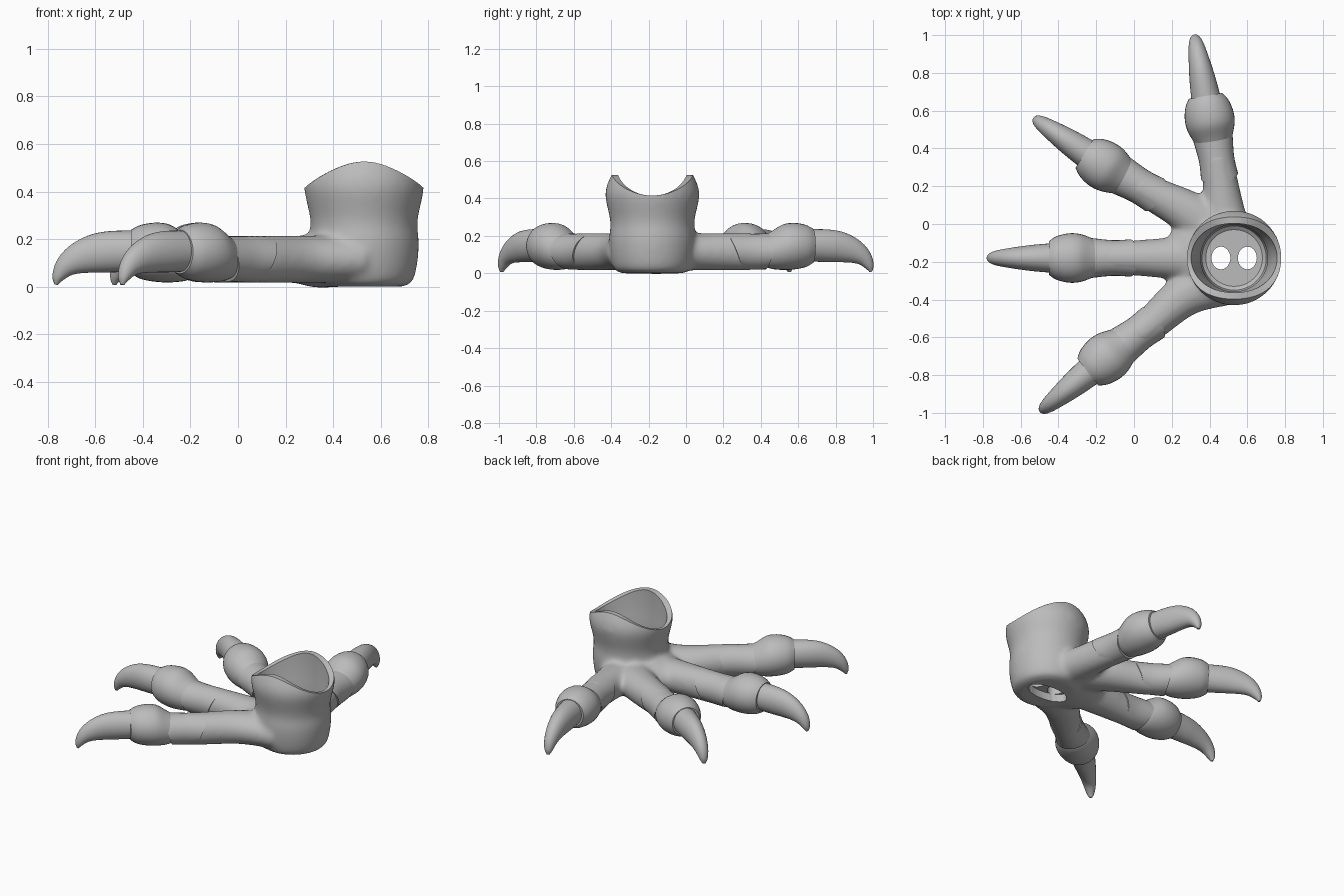
import bpy, bmesh, math
from mathutils import Vector

if "Cube" in bpy.data.objects:
    bpy.data.objects.remove(bpy.data.objects["Cube"])

grey = bpy.data.materials.new("plain_grey")
grey.use_nodes = True
grey.diffuse_color = (0.5, 0.5, 0.5, 1)
grey.node_tree.nodes["Principled BSDF"].inputs["Base Color"].default_value = (0.5, 0.5, 0.5, 1)

ANKLE = Vector((0.53, -0.18, 0))
SIDES = 32


def skin(bm, rings):
    """Bridge successive point rings and cap both ends."""
    rows = [[bm.verts.new(p) for p in ring] for ring in rings]
    n = len(rows[0])
    for a, b in zip(rows, rows[1:]):
        for i in range(n):
            j = (i + 1) % n
            bm.faces.new((a[i], a[j], b[j], b[i]))
    bm.faces.new(rows[0][::-1])
    bm.faces.new(rows[-1])


def finish(name, bm):
    bmesh.ops.recalc_face_normals(bm, faces=bm.faces)
    mesh = bpy.data.meshes.new(name)
    bm.to_mesh(mesh)
    bm.free()
    mesh.materials.append(grey)
    obj = bpy.data.objects.new(name, mesh)
    bpy.context.collection.objects.link(obj)
    return obj


def activate(obj):
    bpy.ops.object.select_all(action='DESELECT')
    obj.select_set(True)
    bpy.context.view_layer.objects.active = obj


def smooth(obj, angle=35):
    activate(obj)
    bpy.ops.object.shade_smooth_by_angle(angle=math.radians(angle))


def resample(rows, steps=4):
    """Catmull-Rom interpolation between rows of numbers."""
    rows = [rows[0]] + list(rows) + [rows[-1]]
    out = []
    for p, q, r, s in zip(rows, rows[1:], rows[2:], rows[3:]):
        for k in range(steps):
            t = k / steps
            out.append([b + t / 2 * (c - a + t * (2*a - 5*b + 4*c - d + t * (3*(b - c) + d - a)))
                        for a, b, c, d in zip(p, q, r, s)])
    return out + [list(rows[-1])]


def tube_rings(origin, heading, profile):
    """Profile rows: distance, centre height, half width, half height, tilt in degrees."""
    side = Vector((-heading.y, heading.x, 0))
    rings = []
    for s, z, hw, hh, tilt in resample(profile):
        t = math.radians(tilt)
        up = heading * math.sin(t) + Vector((0, 0, math.cos(t)))
        centre = origin + heading * s + Vector((0, 0, z))
        rings.append([centre + side * hw * math.cos(a) + up * hh * math.sin(a)
                      for a in (math.tau * i / SIDES for i in range(SIDES))])
    return rings


def tube(name, origin, heading, profile):
    bm = bmesh.new()
    skin(bm, tube_rings(origin, heading, profile))
    smooth(finish(name, bm))


def add_root(bm, path):
    """Toe root following a bent path; rows: x, y, half width."""
    rows = resample(path)
    rings = []
    for i, (x, y, hw) in enumerate(rows):
        a, b = rows[max(i - 1, 0)], rows[min(i + 1, len(rows) - 1)]
        d = Vector((b[0] - a[0], b[1] - a[1], 0)).normalized()
        rings.append(tube_rings(Vector((x, y, 0)), d, [(0, 0.115, hw, 0.1, 0)])[0])
    skin(bm, rings)


def lathe(bm, profile, sides=96):
    """Turn a profile of functions (sin squared of angle) -> (radius, height)."""
    angles = [math.tau * i / sides for i in range(sides)]
    skin(bm, [[ANKLE + Vector((r * math.cos(a), r * math.sin(a), z))
               for a in angles for r, z in [row(math.sin(a) ** 2)]] for row in profile])


def fixed(r, z):
    return lambda w: (r, z)


# Shared toe profiles, measured from the knuckle centre
SEGMENT = [(-0.31, 0.118, 0.099, 0.099, -22), (-0.22, 0.115, 0.094, 0.096, 0),
           (-0.11, 0.118, 0.105, 0.1, 15)]
KNUCKLE = [(-0.14, 0.12, 0.088, 0.085, 0), (-0.10, 0.125, 0.108, 0.102, 0),
           (-0.04, 0.14, 0.128, 0.122, 0), (0.02, 0.145, 0.13, 0.124, 0),
           (0.08, 0.146, 0.115, 0.113, 0), (0.12, 0.147, 0.09, 0.092, 0)]
CLAW = [(0.08, 0.15, 0.08, 0.086, 0), (0.2, 0.147, 0.07, 0.087, 4),
        (0.28, 0.138, 0.06, 0.08, 12), (0.35, 0.113, 0.049, 0.064, 30),
        (0.4, 0.078, 0.038, 0.044, 50), (0.428, 0.036, 0.025, 0.024, 68),
        (0.435, 0.008, 0.01, 0.007, 80)]

# Each toe: root start, bend, joint, knuckle centre, claw tip
TOES = {
    "back_toe": [(0.5, -0.1), (0.475, 0.06), (0.455, 0.24), (0.40, 0.56), (0.32, 1.0)],
    "back_middle_toe": [(0.45, -0.06), (0.29, 0.06), (0.1, 0.16), (-0.16, 0.31), (-0.53, 0.56)],
    "front_middle_toe": [(0.45, -0.18), (0.25, -0.18), (-0.02, -0.18), (-0.33, -0.18), (-0.78, -0.18)],
    "front_toe": [(0.5, -0.29), (0.28, -0.37), (0.09, -0.53), (-0.15, -0.71), (-0.48, -0.98)],
}

palm_bm = bmesh.new()
for name, points in TOES.items():
    start, bend, joint, knuckle, tip = [Vector((x, y, 0)) for x, y in points]
    inner = (knuckle - joint).normalized()
    outer = (tip - knuckle).normalized()
    end = knuckle - inner * 0.19
    add_root(palm_bm, [(start.x, start.y, 0.14), (bend.x, bend.y, 0.115),
                       (joint.x, joint.y, 0.092), (end.x, end.y, 0.088)])
    tube(name + "_segment", knuckle, inner, SEGMENT)
    tube(name + "_knuckle", knuckle, (inner + outer).normalized(), KNUCKLE)
    tube(name + "_claw", knuckle, outer, CLAW)

# Palm web and solid ankle, fused with the toe roots
web = bmesh.ops.create_uvsphere(palm_bm, u_segments=32, v_segments=16, radius=1)["verts"]
for v in web:
    v.co = Vector((0.36 + 0.2 * v.co.x, -0.16 + 0.21 * v.co.y, 0.11 + 0.115 * v.co.z))
ankle = [(0.16, 0), (0.195, 0.012), (0.215, 0.05), (0.228, 0.13), (0.23, 0.2), (0.224, 0.25),
         (0.228, 0.3), (0.242, 0.36), (0.252, 0.42), (0.24, 0.48), (0.2, 0.56), (0.16, 0.62)]
lathe(palm_bm, [fixed(r, z) for r, z in resample(ankle, 2)])
palm = finish("palm_and_ankle", palm_bm)
activate(palm)
fuse = palm.modifiers.new("fuse", 'REMESH')
fuse.mode = 'VOXEL'
fuse.voxel_size = 0.014
relax = palm.modifiers.new("relax", 'SMOOTH')
relax.factor = 0.5
relax.iterations = 14

# Socket with a saddle-shaped rim
bm = bmesh.new()
lathe(bm, [fixed(0.15, 0.1), fixed(0.17, 0.115), fixed(0.185, 0.18), fixed(0.178, 0.25),
           lambda w: (0.205 - 0.015 * w, 0.34),
           lambda w: (0.228 - 0.045 * w, 0.415 + 0.11 * w),
           lambda w: (0.4, 0.42 + 0.11 * w), fixed(0.4, 0.75)])
cutters = [finish("socket_cutter", bm)]


def oval_cutter(name, x, rx, ry, low, high):
    bm = bmesh.new()
    skin(bm, [[Vector((x + rx * math.cos(a), ANKLE.y + ry * math.sin(a), z))
               for a in (math.tau * i / 40 for i in range(40))] for z in (low, high)])
    return finish(name, bm)


# Recess under the foot and two holes through the floor
cutters.append(oval_cutter("recess_cutter", 0.53, 0.14, 0.07, -0.1, 0.05))
for x in (0.46, 0.60):
    cutters.append(oval_cutter("hole_cutter", x, 0.05, 0.06, -0.1, 0.2))
for cutter in cutters:
    cut = palm.modifiers.new("cut", 'BOOLEAN')
    cut.object = cutter
    cut.operation = 'DIFFERENCE'
    cut.solver = 'EXACT'
activate(palm)
for mod in list(palm.modifiers):
    bpy.ops.object.modifier_apply(modifier=mod.name)
for cutter in cutters:
    bpy.data.objects.remove(cutter)
smooth(palm)
